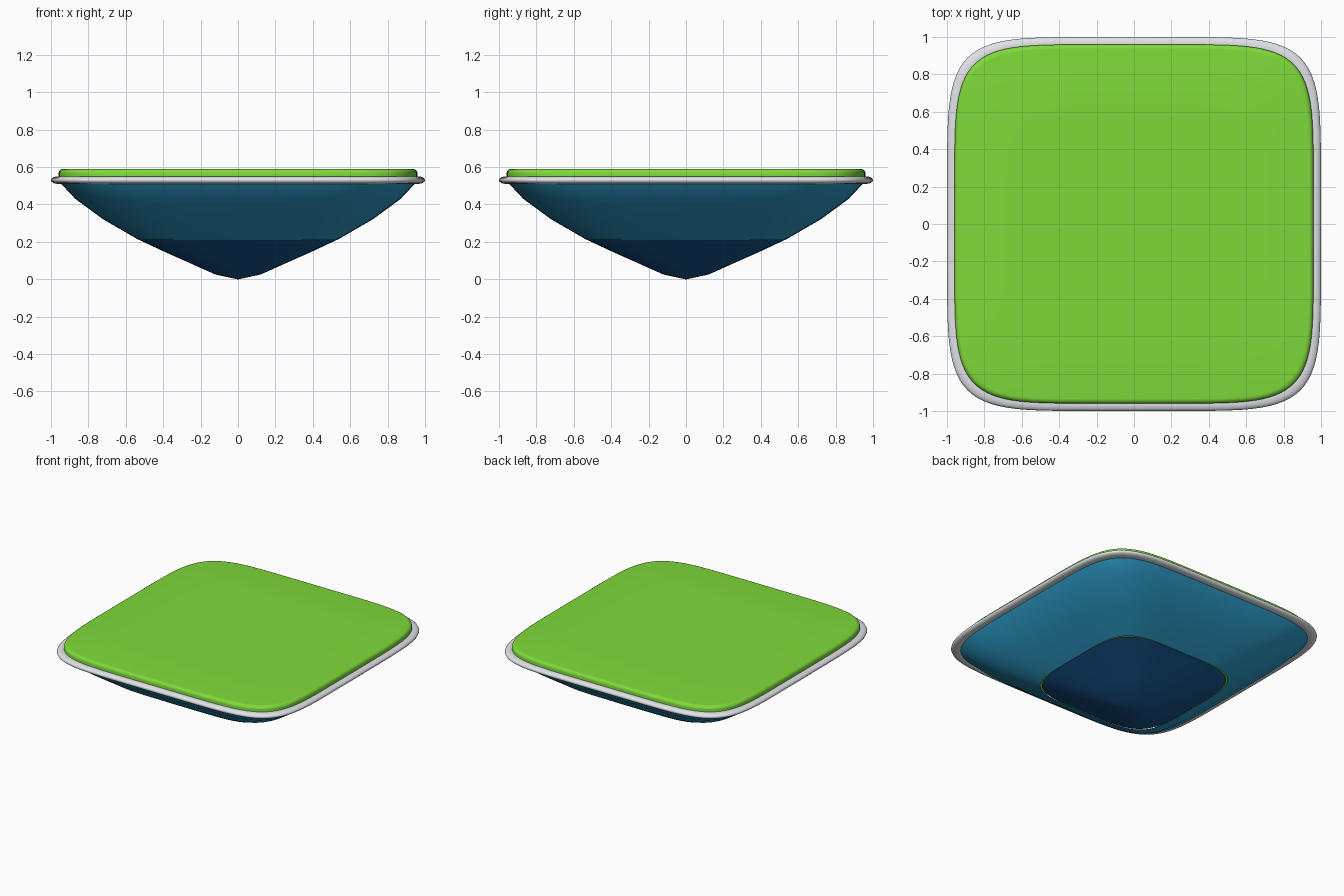
import bpy
import bmesh
from math import cos, sin, pi, copysign

SIDES = 96
SQUARENESS = 5.9

cube = bpy.data.objects.get("Cube")
if cube:
    bpy.data.objects.remove(cube, do_unlink=True)


def material(name, rgb):
    mat = bpy.data.materials.new(name)
    mat.use_nodes = True
    colour = (*rgb, 1)
    mat.diffuse_color = colour
    mat.node_tree.nodes["Principled BSDF"].inputs["Base Color"].default_value = colour
    return mat


def rounded_square(bm, radius, z, power):
    """One ring of vertices with a superellipse outline."""
    ring = []
    for i in range(SIDES):
        a = 2 * pi * i / SIDES
        x = copysign(abs(cos(a)) ** (2 / power), cos(a))
        y = copysign(abs(sin(a)) ** (2 / power), sin(a))
        ring.append(bm.verts.new((radius * x, radius * y, z)))
    return ring


def loft(name, profile, mat, cap_start=False, cap_end=False, closed=False, angle=0.6):
    """Skin rounded-square rings given as (radius, z, power)."""
    bm = bmesh.new()
    rings = [rounded_square(bm, *p) for p in profile]
    pairs = list(zip(rings, rings[1:]))
    if closed:
        pairs.append((rings[-1], rings[0]))
    for low, high in pairs:
        for i in range(SIDES):
            j = (i + 1) % SIDES
            bm.faces.new((low[i], low[j], high[j], high[i]))
    if cap_start:
        bm.faces.new(rings[0][::-1])
    if cap_end:
        bm.faces.new(rings[-1])
    mesh = bpy.data.meshes.new(name)
    bm.to_mesh(mesh)
    bm.free()
    mesh.materials.append(mat)
    obj = bpy.data.objects.new(name, mesh)
    bpy.context.collection.objects.link(obj)
    bpy.ops.object.select_all(action="DESELECT")
    obj.select_set(True)
    bpy.context.view_layer.objects.active = obj
    bpy.ops.object.shade_smooth_by_angle(angle=angle)
    return obj


green = material("grass green", (0.212, 0.70, 0.042))
grey = material("light grey", (0.75, 0.77, 0.81))
teal = material("teal blue", (0.025, 0.33, 0.58))
navy = material("deep navy", (0.008, 0.093, 0.28))

# Slab with a softly rounded upper edge
edge = [(0.935 + 0.025 * cos(a), 0.565 + 0.025 * sin(a), SQUARENESS)
        for a in (pi / 2 * k / 6 for k in range(7))]
loft("top_slab", [(0.96, 0.53, SQUARENESS)] + edge + [(0.6, 0.59, SQUARENESS)],
     green, cap_start=True, cap_end=True)

# Tube running round the edge
tube = [(0.965 + 0.035 * cos(a), 0.53 + 0.02 * sin(a), SQUARENESS)
        for a in (2 * pi * k / 16 for k in range(16))]
loft("rim", tube, grey, closed=True, angle=1.2)

# Upper bowl, open underneath
loft("upper_bowl", [(0.53, 0.21, 4.6), (0.72, 0.32, 5), (0.87, 0.43, 5.5),
                    (0.95, 0.515, SQUARENESS), (0.96, 0.53, SQUARENESS)], teal)

# Lower bowl tapering to a blunt tip
loft("lower_bowl", [(0.004, 0, 2.5), (0.05, 0.01, 2.8), (0.12, 0.025, 3),
                    (0.25, 0.083, 3.4), (0.4, 0.15, 3.9), (0.528, 0.21, 4.2)],
     navy, cap_start=True)
